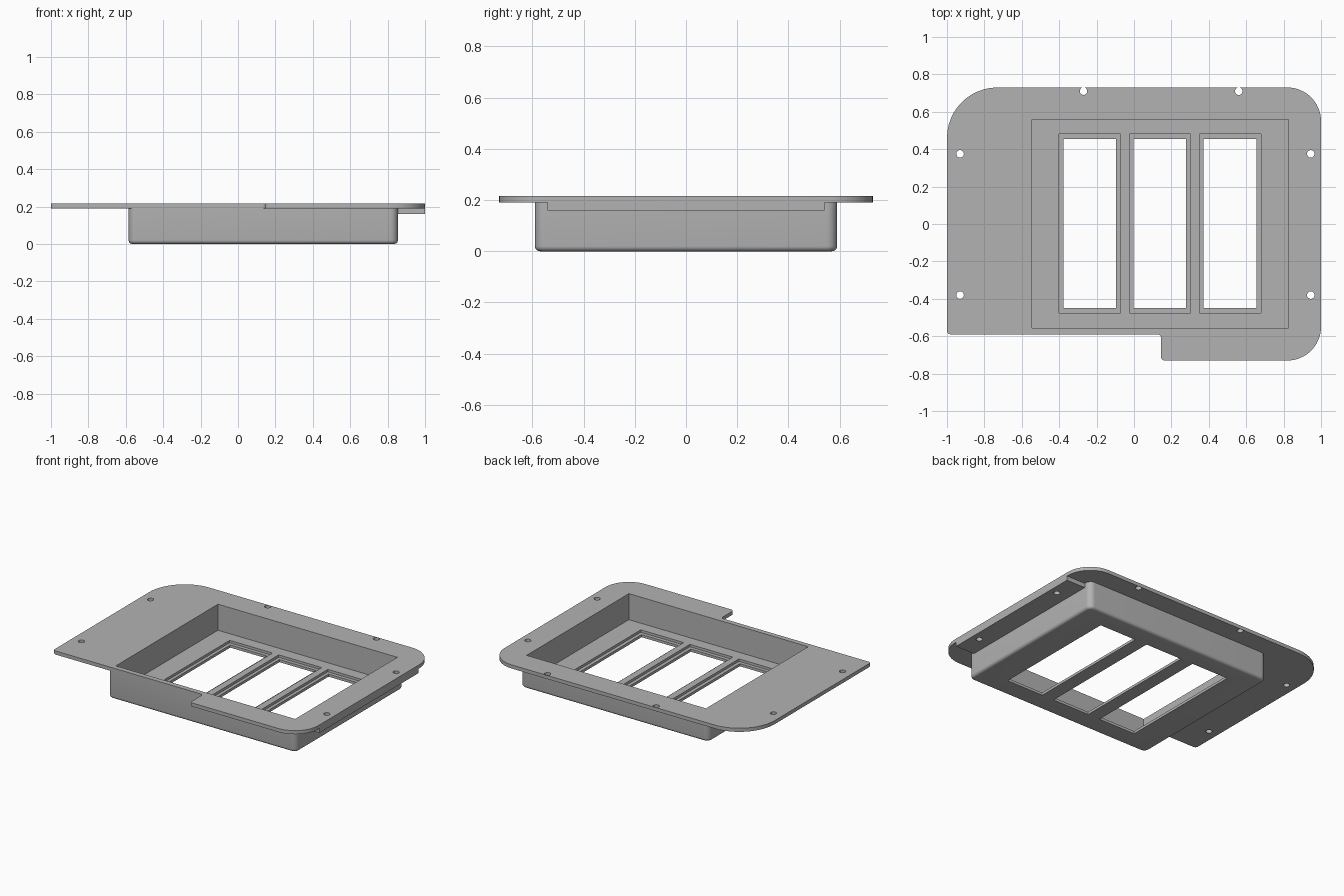
import bpy, bmesh, math
from mathutils import Vector

cube = bpy.data.objects.get("Cube")
if cube:
    bpy.data.objects.remove(cube, do_unlink=True)

grey = bpy.data.materials.new("plain grey")
grey.use_nodes = True
colour = (0.45, 0.45, 0.45, 1)
grey.diffuse_color = colour
grey.node_tree.nodes["Principled BSDF"].inputs["Base Color"].default_value = colour


def fillet(corners, steps=12):
    """Turn (x, y, radius) corners into a rounded outline."""
    points = []
    for i, (x, y, r) in enumerate(corners):
        here = Vector((x, y))
        if r == 0:
            points.append(here)
            continue
        a = (Vector(corners[i - 1][:2]) - here).normalized()
        b = (Vector(corners[(i + 1) % len(corners)][:2]) - here).normalized()
        for k in range(steps + 1):
            t = k / steps * math.pi / 2
            points.append(here + r * (a * (1 - math.sin(t)) + b * (1 - math.cos(t))))
    return points


def rect(x0, x1, y0, y1, r=0.0):
    return [(x0, y0, r), (x1, y0, r), (x1, y1, r), (x0, y1, r)]


def slab(name, corners, z0, z1, bottom_round=0.0):
    """Extrude a rounded outline, optionally rounding its bottom rim."""
    bm = bmesh.new()
    base = bm.faces.new([bm.verts.new((p.x, p.y, z0)) for p in fillet(corners)])
    bmesh.ops.remove_doubles(bm, verts=bm.verts[:], dist=1e-5)
    bm.faces.ensure_lookup_table()
    top = bmesh.ops.extrude_face_region(bm, geom=[bm.faces[0]], use_keep_orig=True)
    for v in top["geom"]:
        if isinstance(v, bmesh.types.BMVert):
            v.co.z = z1
    bmesh.ops.recalc_face_normals(bm, faces=bm.faces[:])
    if bottom_round:
        rim = [e for e in bm.edges if all(abs(v.co.z - z0) < 1e-5 for v in e.verts)]
        bmesh.ops.bevel(bm, geom=rim, offset=bottom_round, segments=5,
                        profile=0.5, affect='EDGES')
    mesh = bpy.data.meshes.new(name)
    bm.to_mesh(mesh)
    bm.free()
    mesh.materials.append(grey)
    obj = bpy.data.objects.new(name, mesh)
    bpy.context.collection.objects.link(obj)
    return obj


def activate(obj):
    bpy.ops.object.select_all(action='DESELECT')
    obj.select_set(True)
    bpy.context.view_layer.objects.active = obj


def cut(obj, corners, z0, z1):
    tool = slab("cutter", corners, z0, z1)
    tool.hide_render = True
    mod = obj.modifiers.new("cut", 'BOOLEAN')
    mod.operation, mod.solver, mod.object = 'DIFFERENCE', 'EXACT', tool
    activate(obj)
    bpy.ops.object.modifier_apply(modifier=mod.name)
    bpy.data.objects.remove(tool, do_unlink=True)


PLATE_BOTTOM, PLATE_TOP = 0.19, 0.215
FLOOR, LEDGE = 0.035, 0.018

# Parts: flat flange with a stepped front edge, sunken tray, side rail
flange = slab("flange_plate", [
    (-1, -0.59, 0.02), (0.145, -0.59, 0.02), (0.145, -0.73, 0.02),
    (1, -0.73, 0.18), (1, 0.73, 0.18), (-1, 0.73, 0.27)], PLATE_BOTTOM, PLATE_TOP)
tray = slab("tray", rect(-0.585, 0.855, -0.59, 0.59, 0.04), 0, PLATE_BOTTOM, 0.02)
rail = slab("side_rail", rect(0.85, 1, -0.54, 0.54), 0.16, PLATE_BOTTOM)

# Open cavity through flange and tray
cavity = rect(-0.545, 0.825, -0.555, 0.56)
cut(flange, cavity, 0.1, 0.3)
cut(tray, cavity, FLOOR, 0.3)

# Three floor windows, each with a recessed ledge
for x in (-0.4, -0.025, 0.35):
    cut(tray, rect(x, x + 0.328, -0.475, 0.48), LEDGE, 0.1)
    cut(tray, rect(x + 0.022, x + 0.304, -0.45, 0.455), -0.1, 0.1)

# Screw holes
R = 0.02
for x, y in ((-0.93, 0.375), (-0.93, -0.38), (0.945, 0.375), (0.945, -0.38),
             (-0.27, 0.71), (0.56, 0.71)):
    hole = rect(x - R, x + R, y - R, y + R, R)
    cut(flange, hole, 0.1, 0.3)
    if x > 0.9:
        cut(rail, hole, 0.1, 0.3)

for part in (flange, tray, rail):
    activate(part)
    bpy.ops.object.shade_smooth_by_angle(angle=math.radians(30))
